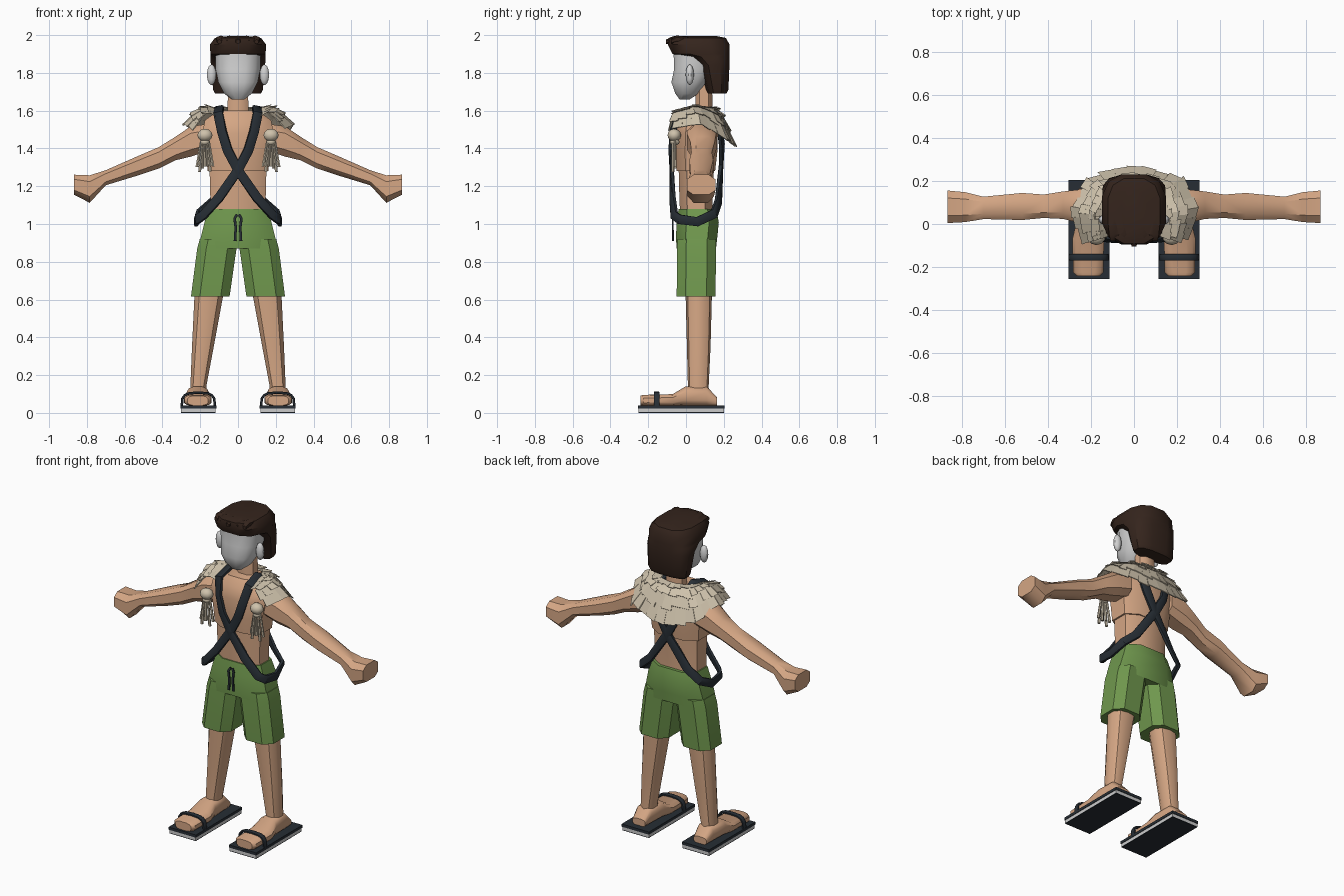
import bpy, bmesh, math, random
from mathutils import Vector as V

random.seed(4)
cube = bpy.data.objects.get("Cube")
if cube:
    bpy.data.objects.remove(cube)


def material(name, rgb):
    m = bpy.data.materials.new(name)
    m.use_nodes = True
    m.diffuse_color = (*rgb, 1)
    m.node_tree.nodes["Principled BSDF"].inputs["Base Color"].default_value = (*rgb, 1)
    return m


SKIN = material("skin tan", (0.66, 0.38, 0.23))
FACE = material("face grey", (0.64, 0.64, 0.64))
HAIR = material("hair brown", (0.035, 0.018, 0.012))
GREEN = material("shorts green", (0.16, 0.31, 0.075))
DARK = material("strap dark", (0.02, 0.027, 0.035))
TAN = material("mantle straw", (0.62, 0.54, 0.41))
SOLE = material("sole light", (0.6, 0.6, 0.6))


def ring(c, u, v, n=8, p=0.7):
    """Rounded-box cross-section about c with half-axes u and v."""
    def f(a):
        return math.copysign(abs(a) ** p, a) if abs(a) > 1e-6 else 0
    angles = [2 * math.pi * (i + 0.5) / n for i in range(n)]
    return [V(c) + V(u) * f(math.cos(a)) + V(v) * f(math.sin(a)) for a in angles]


def build(name, tubes, mat, closed=False, angle=40, mirror=False):
    """Skin each list of rings into a tube and join them in one object."""
    bm = bmesh.new()
    for rings in tubes:
        for s in ((1, -1) if mirror else (1,)):
            loops = [[bm.verts.new((p.x * s, p.y, p.z)) for p in r] for r in rings]
            n = len(loops[0])
            pairs = list(zip(loops, loops[1:]))
            if closed:
                pairs.append((loops[-1], loops[0]))
            else:
                bm.faces.new(loops[0])
                bm.faces.new(loops[-1])
            for a, b in pairs:
                for i in range(n):
                    j = (i + 1) % n
                    bm.faces.new((a[i], a[j], b[j], b[i]))
    bmesh.ops.recalc_face_normals(bm, faces=bm.faces)
    me = bpy.data.meshes.new(name)
    bm.to_mesh(me)
    bm.free()
    me.materials.append(mat)
    me.polygons.foreach_set("use_smooth", [angle > 0] * len(me.polygons))
    if angle:
        me.set_sharp_from_angle(angle=math.radians(angle))
    ob = bpy.data.objects.new(name, me)
    bpy.context.scene.collection.objects.link(ob)
    return ob


def stack(rows, n=8, p=0.7):
    """Horizontal rings from rows of (z, centre x, half width, front y, back y)."""
    return [ring((cx, (f + b) / 2, z), (hx, 0, 0), (0, (b - f) / 2, 0), n, p)
            for z, cx, hx, f, b in rows]


def ball(c, r, n=10, steps=6):
    """Ellipsoid as a list of rings."""
    angles = [math.pi * (i + 0.15) / (steps + 0.3) for i in range(steps + 1)]
    return [ring((c[0], c[1], c[2] - r[2] * math.cos(a)), (r[0] * math.sin(a), 0, 0),
                 (0, r[1] * math.sin(a), 0), n, 1) for a in angles]


def ribbon(path, outward, width, thick, closed=False):
    """Rings of a flat strap along a path, lying against the outward direction."""
    pts, out = [V(p) for p in path], []
    last = len(pts) - 1
    for i, p in enumerate(pts):
        if closed:
            t = pts[(i + 1) % len(pts)] - pts[i - 1]
        else:
            t = pts[min(i + 1, last)] - pts[max(i - 1, 0)]
        w = t.cross(outward(p)).normalized()
        out.append(ring(p, w * width, w.cross(t).normalized() * thick, 8, 0.5))
    return out


# Torso: belly, overhanging chest and neck
build("belly", [stack([(1.03, 0, .155, -.035, .145), (1.14, 0, .155, -.04, .145),
                       (1.32, 0, .16, -.045, .155)])], SKIN)
build("chest", [stack([(1.28, 0, .17, -.055, .16), (1.38, 0, .18, -.062, .172),
                       (1.48, 0, .2, -.06, .175), (1.55, 0, .185, -.045, .165),
                       (1.6, 0, .11, -.015, .145)])], SKIN)
build("neck", [stack([(1.56, 0, .06, .045, .145), (1.74, 0, .055, .05, .14)])], SKIN)

# Arms with fists: x, centre z, half height, front y, back y
arm = [(.15, 1.46, .075, .0, .165), (.25, 1.437, .085, .0, .165), (.33, 1.4, .066, .02, .155),
       (.42, 1.35, .06, .025, .14), (.52, 1.312, .055, .015, .148), (.7, 1.245, .042, .02, .13),
       (.785, 1.185, .077, .005, .152), (.868, 1.208, .056, 0, .16)]
build("arms", [[ring((x, (f + b) / 2, z), (0, (b - f) / 2, 0), (0, 0, h))
                for x, z, h, f, b in arm]], SKIN, mirror=True)

# Head, ears and hair
build("face", [stack([(1.66, 0, .035, -.035, .02), (1.69, 0, .075, -.058, .07),
                      (1.75, 0, .107, -.08, .12), (1.82, 0, .122, -.066, .16),
                      (1.93, 0, .125, -.07, .19)], 12, 0.8)], FACE)
build("ears", [ball((.14, .02, 1.79), (.026, .022, .055))], FACE, mirror=True)
build("hair", [stack([(1.69, 0, .125, .115, .215), (1.71, 0, .135, .105, .226),
                      (1.84, 0, .147, .068, .232), (1.885, 0, .15, .01, .234),
                      (1.9, 0, .15, -.075, .235), (1.95, 0, .152, -.1, .235),
                      (1.985, 0, .125, -.095, .215), (1.994, 0, .06, -.07, .17)], 12, 0.72)], HAIR)
tufts = [[ring((x, .06, 1.965), (.04, 0, 0), (0, 0, .02), 6, 1),
          ring((x, -.05, 1.978), (.03, 0, 0), (0, 0, .02), 6, 1),
          ring((x * 1.1, -.105 + abs(x) * .3, 1.965), (.012, 0, 0), (0, 0, .012), 6, 1)]
         for x in (-.09, -.045, 0, .045, .09)]
build("hair_tufts", tufts, HAIR)

# Shorts with a drawstring
build("shorts_hips", [stack([(.87, 0, .222, -.055, .165), (.93, 0, .208, -.06, .172),
                             (1.01, 0, .187, -.055, .18), (1.08, 0, .163, -.045, .165)])], GREEN)
build("shorts_legs", [stack([(.615, .147, .108, -.055, .162), (.87, .112, .11, -.054, .165),
                             (.92, .105, .103, -.05, .165)])], GREEN, mirror=True)
cord = [(.006, -.064, 1.05), (.018, -.07, 1.03), (.012, -.07, .98), (.016, -.068, .91)]
build("drawstring", [ribbon(cord, lambda p: V((0, -1, 0)), .007, .005)], DARK, mirror=True)

# Legs and feet
build("legs", [stack([(.1, .21, .044, .01, .122), (.14, .21, .044, .01, .12),
                      (.35, .186, .06, .005, .13), (.66, .15, .082, -.003, .138)], 10, 0.85)],
      SKIN, mirror=True)
foot = [(-.242, .065, .026, .055), (-.225, .066, .03, .072), (-.07, .068, .032, .075),
        (-.005, .088, .052, .06), (.11, .088, .052, .055), (.165, .06, .023, .045)]
build("feet", [[ring((.213, y, z), (hx, 0, 0), (0, 0, hz), 12, 0.65)
                for y, z, hz, hx in foot]], SKIN, mirror=True)

# Sandals: layered soles and an arched strap
for part, low, high, edge, mat in (("tread", 0, .004, .092, DARK), ("midsole", .004, .023, .092, SOLE),
                                   ("footbed", .023, .04, .095, DARK)):
    slab = [[V((.21 + i * edge, -.025 + j * (edge + .135), z))
             for i, j in ((-1, -1), (1, -1), (1, 1), (-1, 1))] for z in (low, high)]
    build("sandal_" + part, [slab], mat, angle=0, mirror=True)
arch = [V((.21 + .088 * math.copysign(abs(math.cos(a)) ** .6, math.cos(a)), -.155,
           .037 + .07 * abs(math.sin(a)) ** .6))
        for a in [math.pi * i / 8 for i in range(9)]]
build("sandal_strap", [ribbon(arch, lambda p: p - V((.21, -.155, .03)), .015, .007)],
      DARK, mirror=True)

# Crossed harness: one closed loop from shoulder to opposite hip, mirrored
loop = [(-.1, .06, 1.615), (-.105, -.04, 1.585), (-.085, -.07, 1.49), (-.055, -.078, 1.39),
        (0, -.076, 1.285), (.1, -.072, 1.14), (.185, -.062, 1.045), (.215, -.035, 1.025),
        (.222, .06, 1.012), (.205, .15, 1.055), (.13, .172, 1.12), (0, .186, 1.31),
        (-.06, .19, 1.42), (-.1, .17, 1.56)]
build("harness", [ribbon(loop, lambda p: V((p.x, (p.y - .06) * 1.5, max(0, p.z - 1.5) * 4)),
                         .026, .012, True)], DARK, closed=True, mirror=True)

# Mantle: overlapping straw plates around the neck, open at the front
inner = [V(p) for p in ((0, .14, 1.615), (.09, .12, 1.615), (.11, .04, 1.605), (.12, -.055, 1.57))]
outer = [V(p) for p in ((0, .25, 1.41), (.2, .21, 1.44), (.275, .07, 1.53), (.225, -.085, 1.49))]


def along(pts, t):
    k = min(int(t * 3), 2)
    return pts[k].lerp(pts[k + 1], t * 3 - k)


def mantle(t, s, lift):
    p = along(inner, abs(t)).lerp(along(outer, abs(t)), s)
    p = V((math.copysign(p.x, t), p.y, p.z + .05 * math.sin(math.pi * min(s, 1))))
    out = V((p.x, p.y - .06, .12)).normalized()
    return p + out * lift


plates = []
COLS = 20
for row in range(4):
    for col in range(COLS):
        shift = .5 * (row % 2)
        t0 = max(-1, -1 + 2 * (col - shift) / COLS)
        t1 = min(1, -1 + 2 * (col + 1.06 - shift) / COLS)
        s0 = max(0, row / 4 - .06)
        s1 = (row + 1) / 4 + random.uniform(-.02, .06)
        lift = random.uniform(.008, .02)
        plates.append([[mantle(t0, s0, h), mantle(t1, s0, h), mantle(t1, s1, h + lift),
                        mantle(t0, s1 + .03, h + lift)] for h in (0, .006)])
build("mantle_plates", plates, TAN, angle=0)

# Tassels: knot and hanging strands
build("tassel_knots", [ball((.175, -.062, 1.47), (.042, .036, .034)),
                       ball((.175, -.06, 1.435), (.026, .026, .02))], TAN, mirror=True)
strands = []
for i in range(7):
    x, y = .175 + .011 * (i - 3), -.058 - .012 * (i % 2)
    end = 1.275 + random.uniform(0, .03)
    strands.append(stack([(end, x + .003 * (i - 3), .009, y - .008, y + .008),
                          (1.44, x - .004 * (i - 3), .006, y - .006, y + .006)], 6, 1))
build("tassel_strands", strands, TAN, mirror=True)
